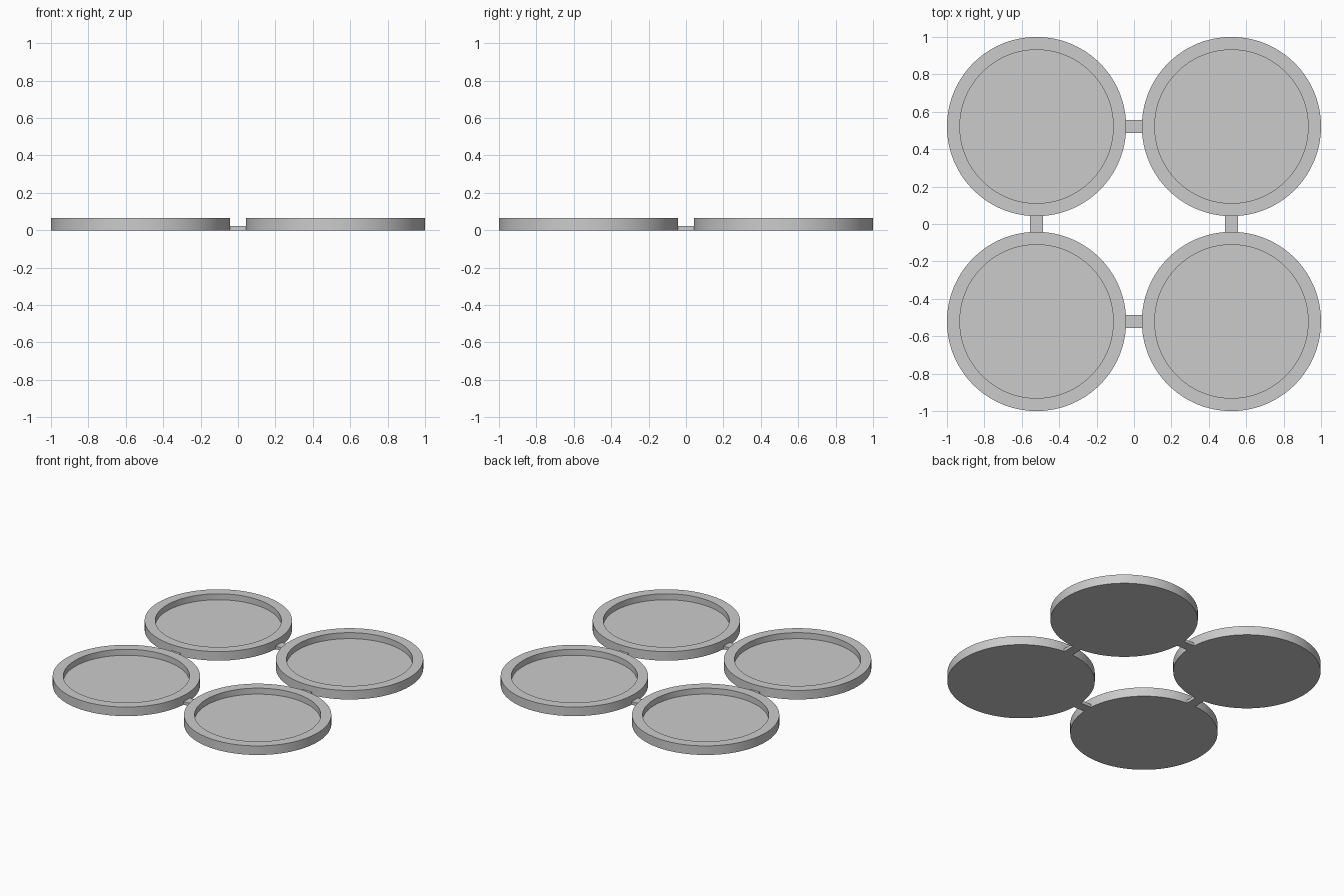
import bpy, bmesh, math
from mathutils import Matrix, Vector

cube = bpy.data.objects.get("Cube")
if cube:
    bpy.data.objects.remove(cube, do_unlink=True)

OFFSET = 0.521      # tray centre from each axis
RADIUS = 0.479
INNER = 0.41
HEIGHT = 0.065
FLOOR = 0.022
SEGMENTS = 128

grey = bpy.data.materials.new("plain grey")
grey.use_nodes = True
colour = (0.6, 0.6, 0.6, 1)
grey.diffuse_color = colour
grey.node_tree.nodes["Principled BSDF"].inputs["Base Color"].default_value = colour


def add_object(name, bm, location):
    bmesh.ops.recalc_face_normals(bm, faces=bm.faces)
    mesh = bpy.data.meshes.new(name)
    bm.to_mesh(mesh)
    bm.free()
    mesh.materials.append(grey)
    obj = bpy.data.objects.new(name, mesh)
    obj.location = location
    bpy.context.collection.objects.link(obj)
    return obj


def add_tray(name, x, y):
    # Round tray: solid disc with its top face inset, then sunk to the floor
    bm = bmesh.new()
    bmesh.ops.create_cone(bm, cap_ends=True, segments=SEGMENTS, radius1=RADIUS,
                          radius2=RADIUS, depth=HEIGHT,
                          matrix=Matrix.Translation((0, 0, HEIGHT / 2)))
    top = max(bm.faces, key=lambda f: f.calc_center_median().z)
    bmesh.ops.inset_region(bm, faces=[top], thickness=RADIUS - INNER)
    result = bmesh.ops.extrude_face_region(bm, geom=[top])
    verts = [g for g in result["geom"] if isinstance(g, bmesh.types.BMVert)]
    bmesh.ops.translate(bm, verts=verts, vec=Vector((0, 0, FLOOR - HEIGHT)))
    if top.is_valid:
        bmesh.ops.delete(bm, geom=[top], context='FACES_ONLY')
    obj = add_object(name, bm, (x, y, 0))
    bpy.ops.object.select_all(action='DESELECT')
    obj.select_set(True)
    bpy.context.view_layer.objects.active = obj
    bpy.ops.object.shade_smooth_by_angle(angle=math.radians(30))


def add_bridge(name, x, y, size):
    # Flat bar whose ends sit inside the tray rims
    bm = bmesh.new()
    bmesh.ops.create_cube(bm, size=1)
    bmesh.ops.scale(bm, vec=size, verts=bm.verts)
    add_object(name, bm, (x, y, size[2] / 2))


LENGTH, WIDTH, THICK = 0.12, 0.07, 0.022

for sx, side in ((-1, "right"), (1, "left")):
    for sy, end in ((-1, "front"), (1, "back")):
        add_tray(f"{end}_{side}_tray", sx * OFFSET, sy * OFFSET)
    add_bridge(f"{side}_bridge", sx * OFFSET, 0, (WIDTH, LENGTH, THICK))

for sy, end in ((-1, "front"), (1, "back")):
    add_bridge(f"{end}_bridge", 0, sy * OFFSET, (LENGTH, WIDTH, THICK))
